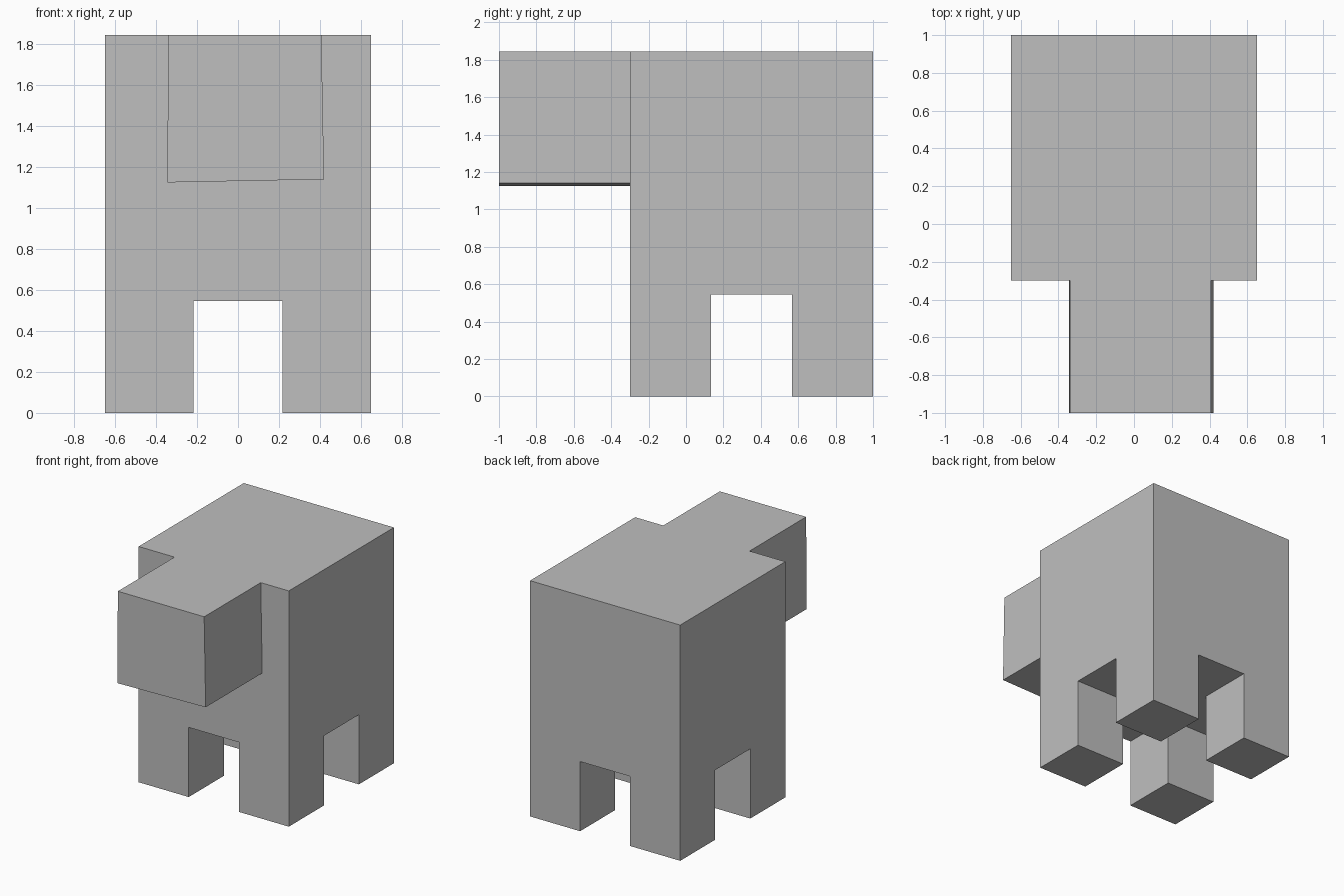
import bpy
import bmesh

cube = bpy.data.objects.get("Cube")
if cube:
    bpy.data.objects.remove(cube, do_unlink=True)

HALF, MID_Y = 0.65, 0.35        # body half width and centre
LEG_H, TOP, FRONT = 0.545, 1.845, -0.30

grey = bpy.data.materials.new("plain_grey")
colour = (0.52, 0.52, 0.52, 1.0)
grey.diffuse_color = colour
grey.use_nodes = True
grey.node_tree.nodes["Principled BSDF"].inputs["Base Color"].default_value = colour


def finish(bm, name):
    bmesh.ops.recalc_face_normals(bm, faces=bm.faces[:])
    mesh = bpy.data.meshes.new(name)
    bm.to_mesh(mesh)
    bm.free()
    mesh.materials.append(grey)
    obj = bpy.data.objects.new(name, mesh)
    bpy.context.collection.objects.link(obj)
    return obj


def move_extrusion(bm, geom, vec):
    verts = [g for g in geom if isinstance(g, bmesh.types.BMVert)]
    bmesh.ops.translate(bm, verts=verts, vec=vec)


# Body and legs: a 3 x 3 underside, walls pulled up, corner cells pulled down
bm = bmesh.new()
bmesh.ops.create_grid(bm, x_segments=3, y_segments=3, size=HALF)
bmesh.ops.translate(bm, verts=bm.verts[:], vec=(0, MID_Y, LEG_H))
rim = [e for e in bm.edges if e.is_boundary]
corners = []
for f in bm.faces:
    c = f.calc_center_median()
    if abs(c.x) > 0.2 and abs(c.y - MID_Y) > 0.2:
        corners.append(f)

walls = bmesh.ops.extrude_edge_only(bm, edges=rim)["geom"]
move_extrusion(bm, walls, (0, 0, TOP - LEG_H))
top_rim = [g for g in walls if isinstance(g, bmesh.types.BMEdge)
           and all(v.co.z > TOP - 0.01 for v in g.verts)]
bmesh.ops.contextual_create(bm, geom=top_rim)

legs = bmesh.ops.extrude_discrete_faces(bm, faces=corners)["faces"]
for foot in legs:
    bmesh.ops.translate(bm, verts=foot.verts[:], vec=(0, 0, -LEG_H))
bmesh.ops.remove_doubles(bm, verts=bm.verts[:], dist=0.0001)
finish(bm, "body_and_legs")

# Head: slightly crooked block pulled forward from the body, open at the back
bm = bmesh.new()
outline = [(-0.34, TOP), (0.407, TOP), (0.42, 1.14), (-0.345, 1.125)]
face = bm.faces.new([bm.verts.new((x, FRONT, z)) for x, z in outline])
head = bmesh.ops.extrude_face_region(bm, geom=[face])["geom"]
move_extrusion(bm, head, (0, -1.0 - FRONT, 0))
back = [f for f in bm.faces if all(v.co.y > FRONT - 0.01 for v in f.verts)]
bmesh.ops.delete(bm, geom=back, context='FACES_ONLY')
finish(bm, "head")
